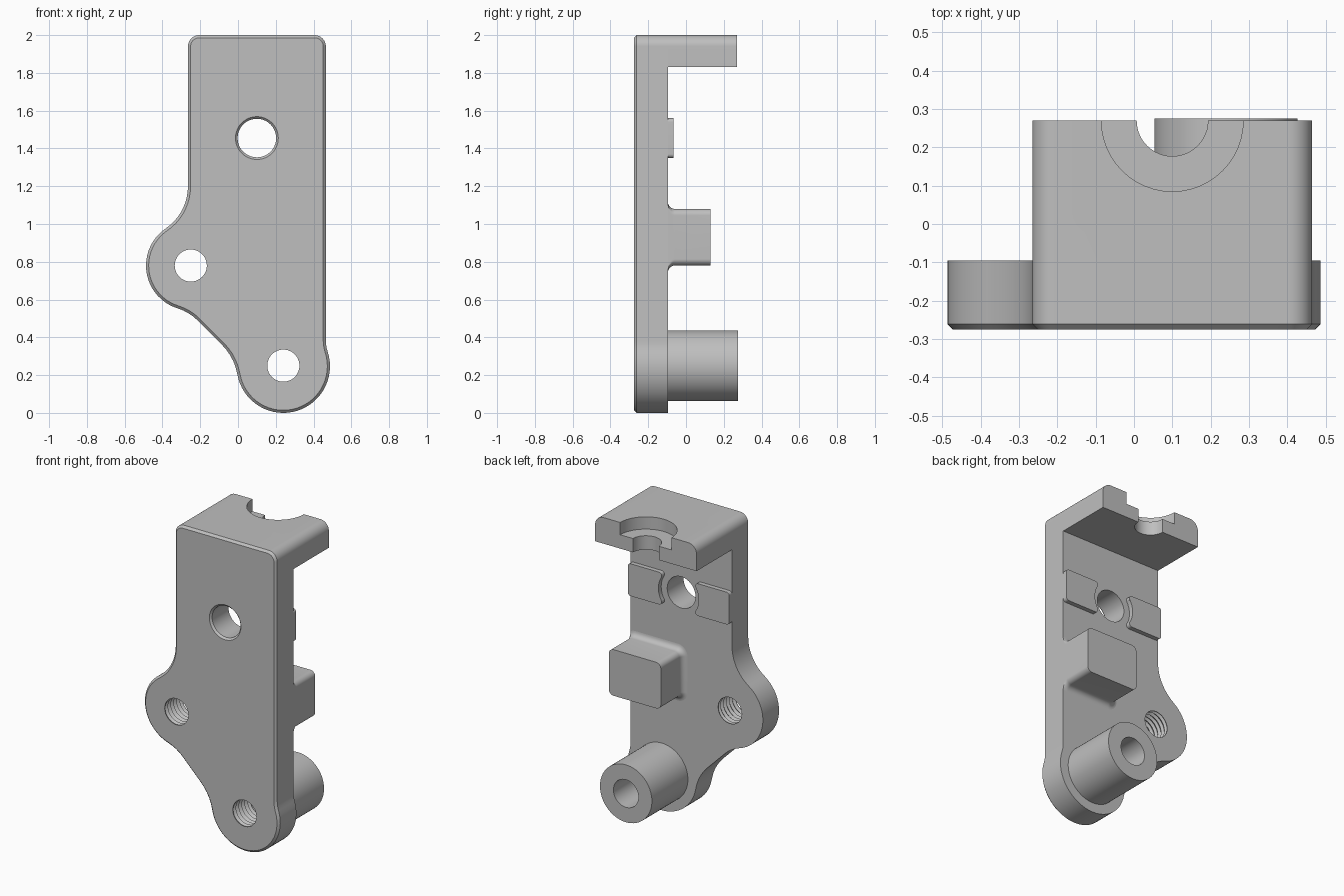
import bpy, bmesh
from math import sin, cos, radians, pi

cube = bpy.data.objects.get("Cube")
if cube:
    bpy.data.objects.remove(cube, do_unlink=True)

grey = bpy.data.materials.new("plain grey")
grey.use_nodes = True
grey.diffuse_color = (0.52, 0.52, 0.52, 1)
grey.node_tree.nodes["Principled BSDF"].inputs["Base Color"].default_value = (0.52, 0.52, 0.52, 1)

FRONT, BACK = -0.275, -0.095     # plate faces
LEFT, RIGHT = -0.265, 0.465      # straight sides
MID = (LEFT + RIGHT) / 2


def outline(arcs, inset=0.0):
    """Chain of arcs (x, z, radius, start, end); falling angles are concave."""
    pts = []
    for x, z, r, a, b in arcs:
        r = r - inset if b > a else r + inset
        n = max(3, int(abs(b - a) / 6))
        for i in range(n + 1):
            t = radians(a + (b - a) * i / n)
            pts.append((x + r * cos(t), z + r * sin(t)))
    return pts


def ring(x, z, r, n=48):
    return [(x + r * cos(2 * pi * i / n), z + r * sin(2 * pi * i / n)) for i in range(n)]


def loft(name, sections, axis="y", flip=False):
    """Skin (points, depth) sections and cap both ends."""
    bm = bmesh.new()
    loops = []
    for pts, d in sections:
        if flip:
            pts = [(2 * MID - x, z) for x, z in pts]
        loops.append([bm.verts.new((u, d, v) if axis == "y" else (u, v, d)) for u, v in pts])
    for a, b in zip(loops, loops[1:]):
        for i in range(len(a)):
            j = (i + 1) % len(a)
            bm.faces.new((a[i], a[j], b[j], b[i]))
    bm.faces.new(loops[0])
    bm.faces.new(loops[-1])
    bmesh.ops.recalc_face_normals(bm, faces=bm.faces)
    mesh = bpy.data.meshes.new(name)
    bm.to_mesh(mesh)
    bm.free()
    mesh.materials.append(grey)
    obj = bpy.data.objects.new(name, mesh)
    bpy.context.collection.objects.link(obj)
    return obj


def finish(obj, cutters=()):
    """Cut the holes, then smooth the round faces."""
    bpy.ops.object.select_all(action="DESELECT")
    bpy.context.view_layer.objects.active = obj
    obj.select_set(True)
    for c in cutters:
        mod = obj.modifiers.new("cut", "BOOLEAN")
        mod.operation, mod.solver, mod.object = "DIFFERENCE", "EXACT", c
        bpy.ops.object.modifier_apply(modifier=mod.name)
    for c in cutters:
        bpy.data.objects.remove(c, do_unlink=True)
    bpy.ops.object.shade_smooth_by_angle(angle=radians(30))


def thread_cutter(name, x, z):
    sections = [(ring(x, z, 0.085), FRONT - 0.05)]
    pitch = (BACK - FRONT) / 6
    for i in range(6):
        y = FRONT + i * pitch
        sections += [(ring(x, z, 0.085), y + 0.004), (ring(x, z, 0.1), y + pitch / 2)]
    sections += [(ring(x, z, 0.085), BACK - 0.002), (ring(x, z, 0.085), BACK + 0.05)]
    return loft(name, sections)


# Plate with two lobes and a chamfered front edge
top_corners = [(RIGHT - 0.06, 1.94, 0.06, 0, 90), (LEFT + 0.06, 1.94, 0.06, 90, 180)]
plate_arcs = top_corners + [
    (-0.536, 1.2, 0.271, 0, -56),
    (-0.25, 0.78, 0.237, 124, 253),
    (-0.392, 0.314, 0.25, 73, 45),
    (-0.292, 0.153, 0.293, 45, 10),
    (0.24, 0.247, 0.247, 190, 378),
    (0.665, 0.385, 0.2, 198, 180),
]
plate = loft("plate", [(outline(plate_arcs, 0.014), FRONT),
                       (outline(plate_arcs), FRONT + 0.014),
                       (outline(plate_arcs), BACK)])
plain_hole = loft("plain_hole_cutter", [(ring(MID, 1.455, 0.125), FRONT - 0.012),
                                        (ring(MID, 1.455, 0.102), FRONT + 0.012),
                                        (ring(MID, 1.455, 0.102), BACK + 0.05)])
finish(plate, [plain_hole,
               thread_cutter("side_thread_cutter", -0.25, 0.78),
               thread_cutter("lower_thread_cutter", 0.24, 0.25)])

# Top flange with a half-round counterbored notch
shelf = outline(top_corners) + [(LEFT, 1.83), (RIGHT, 1.83)]
flange = loft("top_flange", [(shelf, BACK), (shelf, 0.27)])
notch = loft("notch_cutter", [(ring(MID, 0.27, 0.093), 1.7), (ring(MID, 0.27, 0.093), 2.1)], "z")
counterbore = loft("counterbore_cutter", [(ring(MID, 0.27, 0.185), 1.92),
                                          (ring(MID, 0.27, 0.185), 2.1)], "z")
finish(flange, [notch, counterbore])

# Lower tube
tube = loft("lower_tube", [(ring(0.24, 0.25, 0.187, 64), BACK), (ring(0.24, 0.25, 0.187, 64), 0.275)])
bore = loft("bore_cutter", [(ring(0.24, 0.25, 0.09), BACK - 0.05), (ring(0.24, 0.25, 0.09), 0.35)])
finish(tube, [bore])

# Pads on both sides of the plain hole
pad_arcs = [
    (RIGHT - 0.02, 1.54, 0.02, 0, 90),
    (0.241, 1.54, 0.02, 90, 211),
    (MID, 1.455, 0.145, 31, -31),
    (0.241, 1.37, 0.02, 149, 270),
    (RIGHT - 0.02, 1.37, 0.02, 270, 360),
]
for name, flip in (("left_pad", False), ("right_pad", True)):
    finish(loft(name, [(outline(pad_arcs), BACK), (outline(pad_arcs), -0.066)], flip=flip))

# Stop block, filleted into the plate and flush with its edge
c = 0.035
block_arcs = [(RIGHT - c, 1.08 - c, c, 0, 90), (0.09 + c, 1.08 - c, c, 90, 180),
              (0.09 + c, 0.78 + c, c, 180, 270), (RIGHT - c, 0.78 + c, c, 270, 360)]
sections = []
for i in range(7):
    t = pi / 2 * i / 6
    pts = outline(block_arcs, -c * (1 - sin(t)))
    sections.append(([(min(x, RIGHT), z) for x, z in pts], BACK + c * (1 - cos(t))))
sections.append((outline(block_arcs), 0.13))
finish(loft("stop_block", sections))
